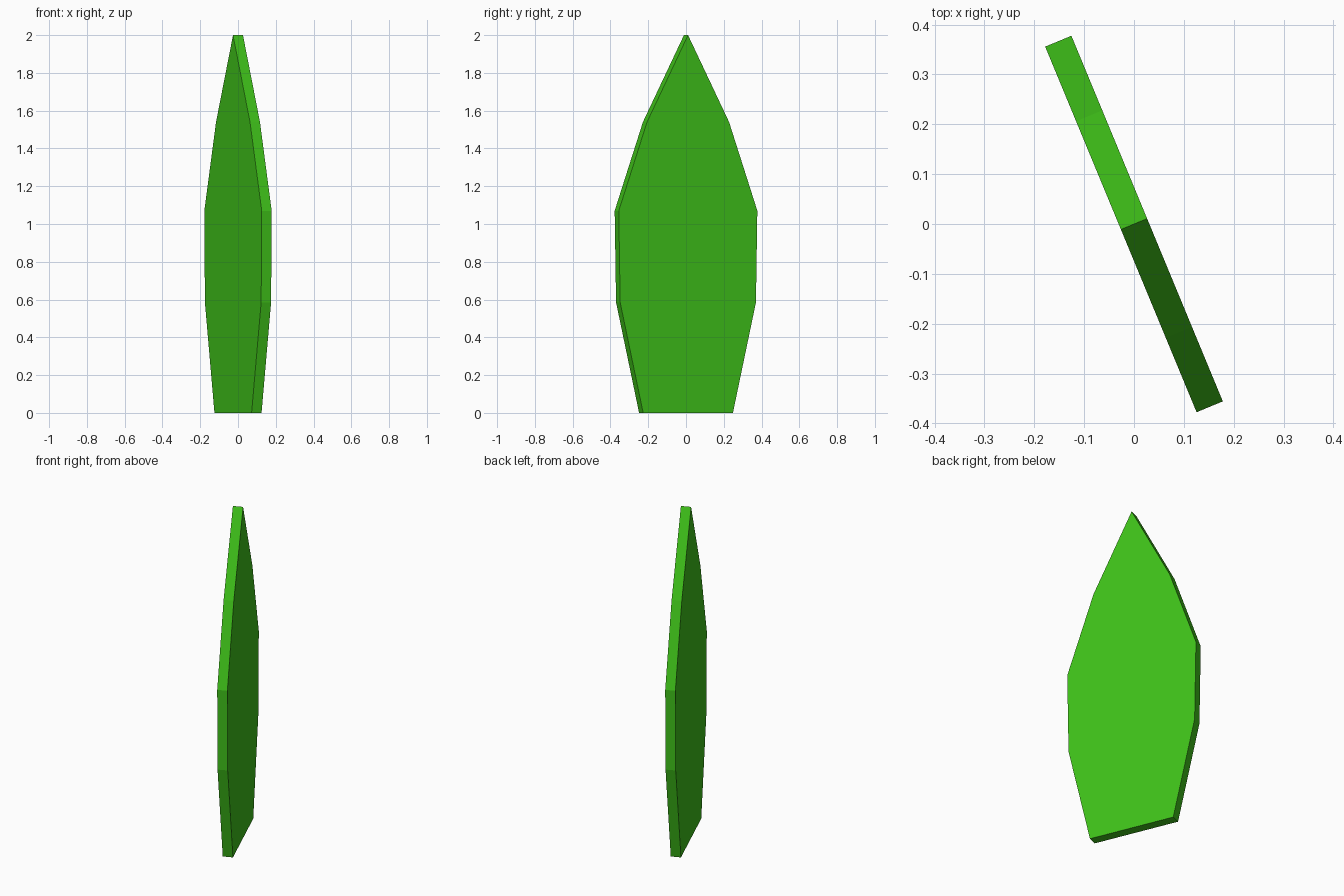
import bpy, bmesh, math
from mathutils import Matrix

if "Cube" in bpy.data.objects:
    bpy.data.objects.remove(bpy.data.objects["Cube"])

# Leaf outline: (half width, height), mirrored about the centre line
half = [(0.257, 0.0), (0.389, 0.585), (0.397, 1.07), (0.235, 1.54)]
outline = half + [(0.0, 2.0)] + [(-w, z) for w, z in reversed(half)]
thickness = 0.057

# Flat blade, extruded to its thickness
bm = bmesh.new()
face = bm.faces.new([bm.verts.new((w, -thickness / 2, z)) for w, z in outline])
extruded = bmesh.ops.extrude_face_region(bm, geom=[face], use_keep_orig=True)
moved = [g for g in extruded["geom"] if isinstance(g, bmesh.types.BMVert)]
bmesh.ops.translate(bm, vec=(0, thickness, 0), verts=moved)
bmesh.ops.recalc_face_normals(bm, faces=bm.faces)

# Turn the blade about the vertical axis
bm.transform(Matrix.Rotation(math.radians(-67.5), 4, 'Z'))
mesh = bpy.data.meshes.new("leaf_blade")
bm.to_mesh(mesh)
bm.free()
leaf = bpy.data.objects.new("leaf_blade", mesh)
bpy.context.collection.objects.link(leaf)

# Green leaf colour
green = bpy.data.materials.new("leaf_green")
green.diffuse_color = (0.05, 0.54, 0.01, 1)
green.use_nodes = True
green.node_tree.nodes["Principled BSDF"].inputs["Base Color"].default_value = green.diffuse_color
mesh.materials.append(green)
